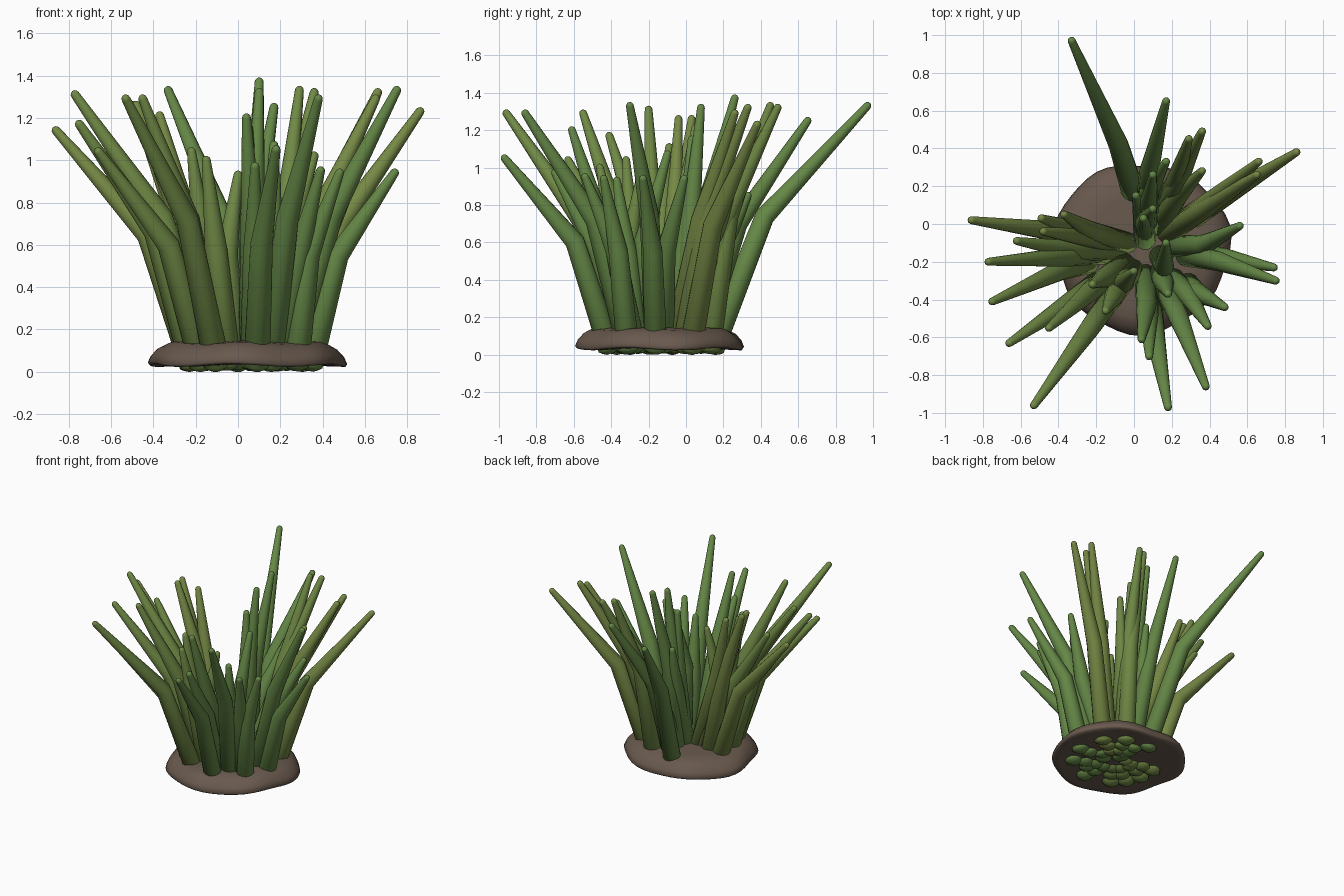
import bpy, bmesh, math
from mathutils import Vector

if "Cube" in bpy.data.objects:
    bpy.data.objects.remove(bpy.data.objects["Cube"])


def material(name, rgb):
    m = bpy.data.materials.new(name)
    m.diffuse_color = (*rgb, 1)
    m.use_nodes = True
    m.node_tree.nodes["Principled BSDF"].inputs["Base Color"].default_value = m.diffuse_color
    return m


GREENS = [material("leaf_green", (0.13, 0.245, 0.062)),
          material("mid_green", (0.16, 0.25, 0.06)),
          material("olive_green", (0.18, 0.25, 0.06))]
SOIL = material("soil_brown", (0.14, 0.10, 0.075))
SIDES = 14
CENTRE = Vector((0.06, -0.13))


def finish(bm, name, mat):
    bmesh.ops.recalc_face_normals(bm, faces=bm.faces)
    me = bpy.data.meshes.new(name)
    bm.to_mesh(me)
    bm.free()
    me.materials.append(mat)
    for p in me.polygons:
        p.use_smooth = True
    ob = bpy.data.objects.new(name, me)
    bpy.context.collection.objects.link(ob)
    return ob


def skin(bm, rings):
    for a, b in zip(rings, rings[1:]):
        n = len(a)
        for i in range(n):
            bm.faces.new((a[i], a[(i + 1) % n], b[(i + 1) % n], b[i]))
    bm.faces.new(rings[0])
    bm.faces.new(rings[-1])


def add_stalk(bm, pts, radii):
    # tapered tube through the points with rounded ends
    dirs = [(b - a).normalized() for a, b in zip(pts, pts[1:])]
    stations = []
    for k in (0.15, 0.6):
        r = radii[0]
        stations.append((pts[0] - dirs[0] * r * 0.5 * (1 - k), dirs[0], r * math.sqrt(k)))
    for i, p in enumerate(pts):
        d = (dirs[max(i - 1, 0)] + dirs[min(i, len(dirs) - 1)]).normalized()
        stations.append((p, d, radii[i]))
    for a in (30, 60, 82):
        t = math.radians(a)
        stations.append((pts[-1] + dirs[-1] * radii[-1] * math.sin(t), dirs[-1],
                         radii[-1] * math.cos(t)))
    rings = []
    for p, d, r in stations:
        u = Vector((0, 1, 0)).cross(d).normalized()
        v = d.cross(u)
        rings.append([bm.verts.new(p + r * (math.cos(t) * u + math.sin(t) * v))
                      for t in (2 * math.pi * i / SIDES for i in range(SIDES))])
    skin(bm, rings)


def add_clump(name, shade, *tips):
    # outermost stalk is rooted near the rim, the others step in towards the centre
    tips = [Vector(t) for t in tips]
    out = sum(tips, Vector()).xy / len(tips) - CENTRE
    reach = min(0.28, 0.55 * out.length)
    fork = CENTRE + out.normalized() * reach
    bm = bmesh.new()
    for k, tip in enumerate(tips):
        own = (tip.xy - CENTRE).normalized() + out.normalized()
        root = CENTRE + own.normalized() * reach * max(0.25, 1 - 0.3 * k)
        base = Vector((*root, 0.032 + 0.003 * k))
        bend = Vector((*fork.lerp(tip.xy, 0.33), 0.1 + 0.48 * tip.z))
        if k:
            bend.xy = bend.xy.lerp(root, 0.15)
        add_stalk(bm, [base, bend, tip], [0.063 - 0.002 * k, 0.053, 0.021])
    finish(bm, name, GREENS[shade])


# soil mound: irregular rounded disc
bm = bmesh.new()
rings = []
for s, z in ((0.5, 0.035), (0.9, 0.03), (0.98, 0.03), (1.0, 0.042), (0.97, 0.075),
             (0.9, 0.11), (0.8, 0.135), (0.6, 0.145), (0.05, 0.14)):
    ring = []
    for i in range(48):
        t = 2 * math.pi * i / 48
        w = 1 + 0.025 * math.sin(3 * t + 0.5) + 0.018 * math.sin(7 * t)
        dz = 0.007 * math.sin(5 * t + 4 * s) * s
        ring.append(bm.verts.new((0.04 + 0.465 * s * w * math.cos(t),
                                  -0.125 + 0.45 * s * w * math.sin(t), z + dz)))
    rings.append(ring)
skin(bm, rings)
finish(bm, "soil_mound", SOIL)

# clumps of stalks, each given by its tips, outermost first
add_clump("back_clump", 0, (-0.33, 0.97, 1.33), (0.17, 0.65, 1.25), (0.17, 0.33, 0.85))
add_clump("back_middle_clump", 0, (0.1, 0.26, 1.37), (0.1, 0.08, 1.32),
          (0.01, 0.15, 0.92), (0.05, 0.03, 1.15))
add_clump("back_right_clump", 1, (0.29, 0.45, 1.33), (0.36, 0.49, 1.32), (0.36, 0.28, 1.02))
add_clump("right_back_clump", 2, (0.86, 0.38, 1.23), (0.66, 0.33, 1.32), (0.65, 0.26, 1.29))
add_clump("right_clump", 0, (0.74, -0.23, 0.94), (0.75, -0.3, 1.33), (0.56, -0.01, 0.94))
add_clump("right_front_clump", 0, (0.48, -0.44, 0.94), (0.39, -0.54, 0.95))
add_clump("front_right_clump", 0, (0.38, -0.86, 1.29), (0.18, -0.37, 0.93), (0.17, -0.1, 1.07))
add_clump("front_clump", 0, (0.18, -0.97, 1.05), (0.08, -0.7, 0.97), (0.04, -0.61, 1.2))
add_clump("front_left_clump", 1, (-0.53, -0.96, 1.29), (-0.15, -0.46, 1.0), (0, -0.25, 0.93))
add_clump("left_front_clump", 1, (-0.66, -0.63, 1.04), (-0.45, -0.55, 1.29), (-0.22, -0.32, 1.04))
add_clump("left_clump", 1, (-0.75, -0.41, 1.17), (-0.77, -0.2, 1.31), (-0.62, -0.09, 1.11))
add_clump("left_back_clump", 2, (-0.86, 0.02, 1.14), (-0.49, 0.03, 1.26),
          (-0.48, -0.04, 1.26), (-0.37, 0.05, 1.21))
